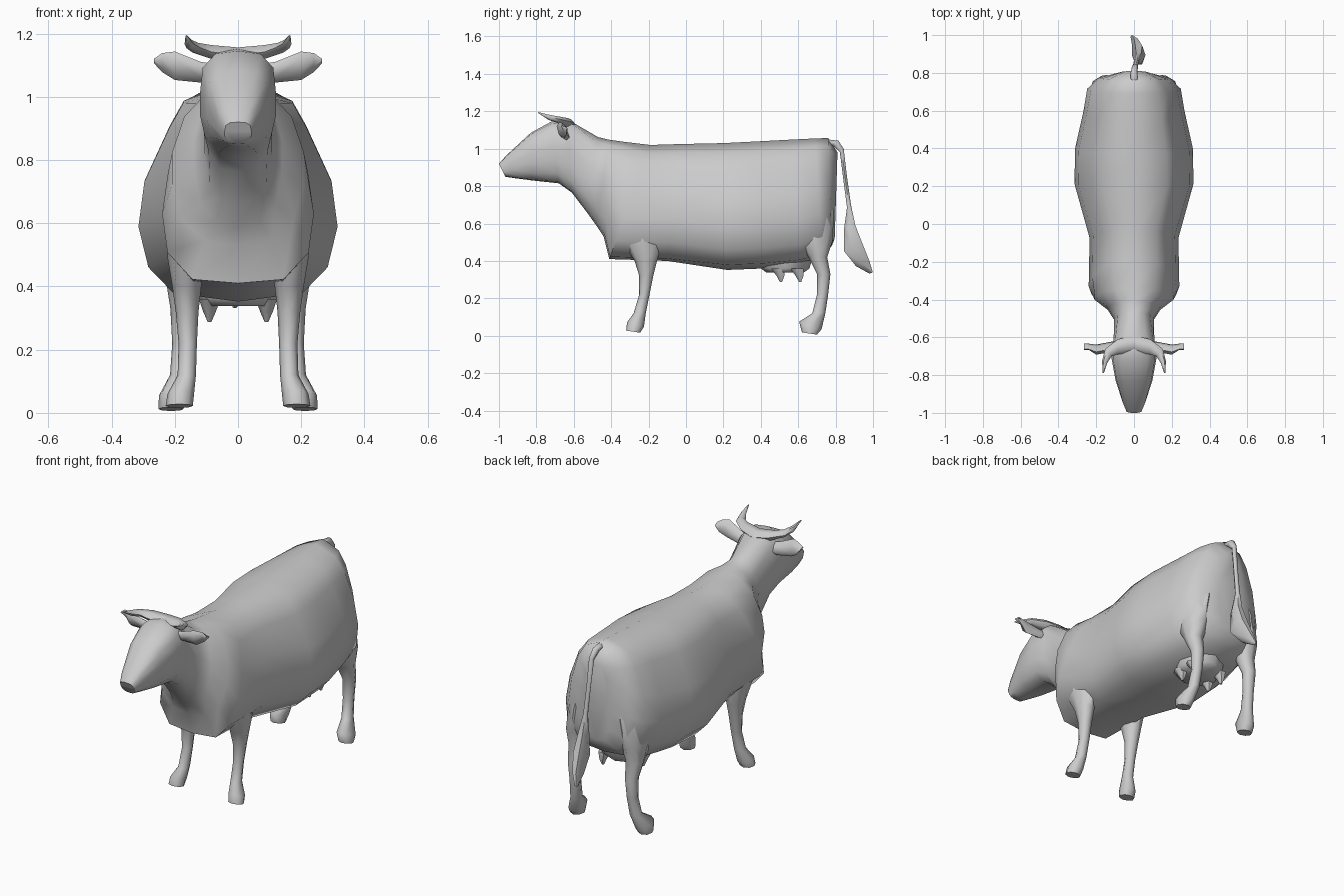
import bpy, bmesh, math
from mathutils import Vector


def loft(name, rings, mirror=False, angle=60):
    """Skin a list of equal-length point rings, with capped ends."""
    bm = bmesh.new()
    vr = [[bm.verts.new(p) for p in r] for r in rings]
    n = len(vr[0])
    for a, b in zip(vr, vr[1:]):
        for i in range(n):
            j = (i + 1) % n
            bm.faces.new((a[i], a[j], b[j], b[i]))
    bm.faces.new(vr[0])
    bm.faces.new(vr[-1])
    bmesh.ops.remove_doubles(bm, verts=bm.verts, dist=0.0005)
    bmesh.ops.recalc_face_normals(bm, faces=bm.faces)
    me = bpy.data.meshes.new(name)
    bm.to_mesh(me)
    bm.free()
    ob = bpy.data.objects.new(name, me)
    bpy.context.collection.objects.link(ob)
    bpy.ops.object.select_all(action='DESELECT')
    ob.select_set(True)
    bpy.context.view_layer.objects.active = ob
    bpy.ops.object.shade_smooth_by_angle(angle=math.radians(angle))
    if mirror:
        ob.modifiers.new("Mirror", 'MIRROR')
    return ob


def oval(c, u, v, n=8):
    """Ring of n points around c with half axes u and v."""
    c, u, v = Vector(c), Vector(u), Vector(v)
    return [c + u * math.cos(t) + v * math.sin(t)
            for t in (2 * math.pi * i / n for i in range(n))]


def section(yt, zt, yb, zb, w, prof):
    """Symmetric ring from a top point to a bottom point."""
    half = [(x * w, yt + (yb - yt) * t, zt + (zb - zt) * t) for x, t in prof]
    return half + [(-x, y, z) for x, y, z in half[-2:0:-1]]


# half profiles: (fraction of half width, fraction from top to bottom)
HEAD = [(0, 0), (.6, .03), (.93, .16), (1, .4), (1, .62), (.86, .84), (.5, .98), (0, 1)]
NECK = [(0, 0), (.5, .06), (.82, .2), (1, .42), (1, .62), (.85, .84), (.5, .97), (0, 1)]
CHEST = [(0, 0), (.5, .07), (.72, .19), (.92, .42), (1, .64), (.93, .84), (.6, .98), (0, 1)]
TRUNK = [(0, 0), (.55, .075), (.69, .19), (.94, .44), (1, .65), (.9, .84), (.65, .96), (0, 1)]

# head, neck and trunk in one skin
body = [
    (-1.0, .92, -.965, .85, .042, HEAD), (-.96, .965, -.92, .843, .06, HEAD),
    (-.83, 1.085, -.82, .83, .098, HEAD), (-.72, 1.145, -.68, .815, .12, HEAD),
    (-.63, 1.155, -.61, .765, .108, HEAD), (-.47, 1.062, -.53, .66, .105, NECK),
    (-.41, 1.048, -.48, .59, .14, NECK), (-.34, 1.038, -.44, .53, .208, NECK),
    (-.19, 1.02, -.41, .41, .24, CHEST),
    (-.03, 1.025, -.10, .40, .235, CHEST), (.2, 1.03, .22, .352, .315, TRUNK),
    (.36, 1.038, .42, .36, .312, TRUNK), (.55, 1.048, .62, .38, .268, TRUNK),
    (.69, 1.055, .73, .43, .248, CHEST), (.76, 1.057, .78, .48, .19, CHEST),
    (.81, .98, .795, .52, .08, CHEST),
]
loft("body", [section(*s) for s in body])


def leg(name, rows):
    """rows: z, front y, back y, centre x, half width, toe tilt."""
    loft(name, [oval((x, (a + b) / 2, z), (w, 0, 0), (0, (b - a) / 2, tilt))
                for z, a, b, x, w, tilt in rows], mirror=True)


leg("front_leg", [
    (.022, -.32, -.245, .186, .043, -.006), (.06, -.315, -.225, .181, .042, -.012),
    (.12, -.28, -.215, .162, .029, 0), (.22, -.25, -.195, .159, .029, 0),
    (.32, -.25, -.175, .161, .036, 0), (.40, -.275, -.155, .162, .046, 0),
    (.49, -.33, -.13, .163, .06, 0), (.62, -.37, -.13, .162, .064, 0),
    (.80, -.33, -.16, .13, .055, 0)])
leg("hind_leg", [
    (.012, .62, .70, .212, .04, -.006), (.055, .605, .725, .208, .042, -.02),
    (.12, .675, .745, .185, .03, 0), (.22, .70, .76, .178, .03, 0),
    (.33, .70, .772, .178, .036, 0), (.42, .655, .755, .178, .05, 0),
    (.51, .59, .785, .17, .068, 0), (.66, .53, .79, .145, .085, 0),
    (.85, .56, .76, .10, .08, 0)])

# ears: flat leaf shapes
ear = [(.08, 1.078, .026), (.12, 1.078, .033), (.20, 1.098, .045), (.24, 1.108, .03), (.265, 1.113, .008)]
loft("ear", [oval((x, -.65 - .015 * (i == 2), z), (0, -.012, h), (0, .024 if i < 3 else .012, 0), 6)
             for i, (x, z, h) in enumerate(ear)], mirror=True)

# horns curve outward, then forward
loft("horn", [
    oval((0, -.635, 1.13), (0, .045, 0), (0, 0, .03), 6),
    oval((.085, -.65, 1.142), (0, .04, 0), (0, 0, .025), 6),
    oval((.135, -.68, 1.155), (.017, .02, 0), (0, 0, .018), 6),
    oval((.155, -.73, 1.167), (.014, .005, 0), (0, 0, .016), 6),
    oval((.163, -.79, 1.193), (.003, 0, 0), (0, 0, .003), 6)], mirror=True)

# udder and four teats
loft("udder", [oval((0, .53, z), (w, 0, 0), (0, d, 0))
               for z, w, d in [(.338, .11, .10), (.36, .125, .13), (.43, .13, .15)]])
for part, y in (("front_teat", .505), ("rear_teat", .607)):
    loft(part, [oval((.09, y + s, z), (r, 0, 0), (0, r * 1.2, 0), 6)
                for z, r, s in [(.288, .006, .003), (.32, .02, 0), (.36, .034, -.015)]],
         mirror=True)

# tail with a tuft
tail = [(0, .74, 1.04, .02, .015), (0, .80, 1.03, .018, .018), (.005, .833, .99, .016, .012),
        (.01, .85, .85, .013, .012), (.015, .872, .69, .014, .013), (.025, .875, .58, .028, .035),
        (.025, .895, .47, .036, .058), (.01, .945, .385, .02, .042), (-.01, .99, .335, .008, .01)]
loft("tail", [oval((x, y, z), (w, 0, 0), (0, d, d * (.8 if z > .95 else .35)), 6)
              for x, y, z, w, d in tail])
